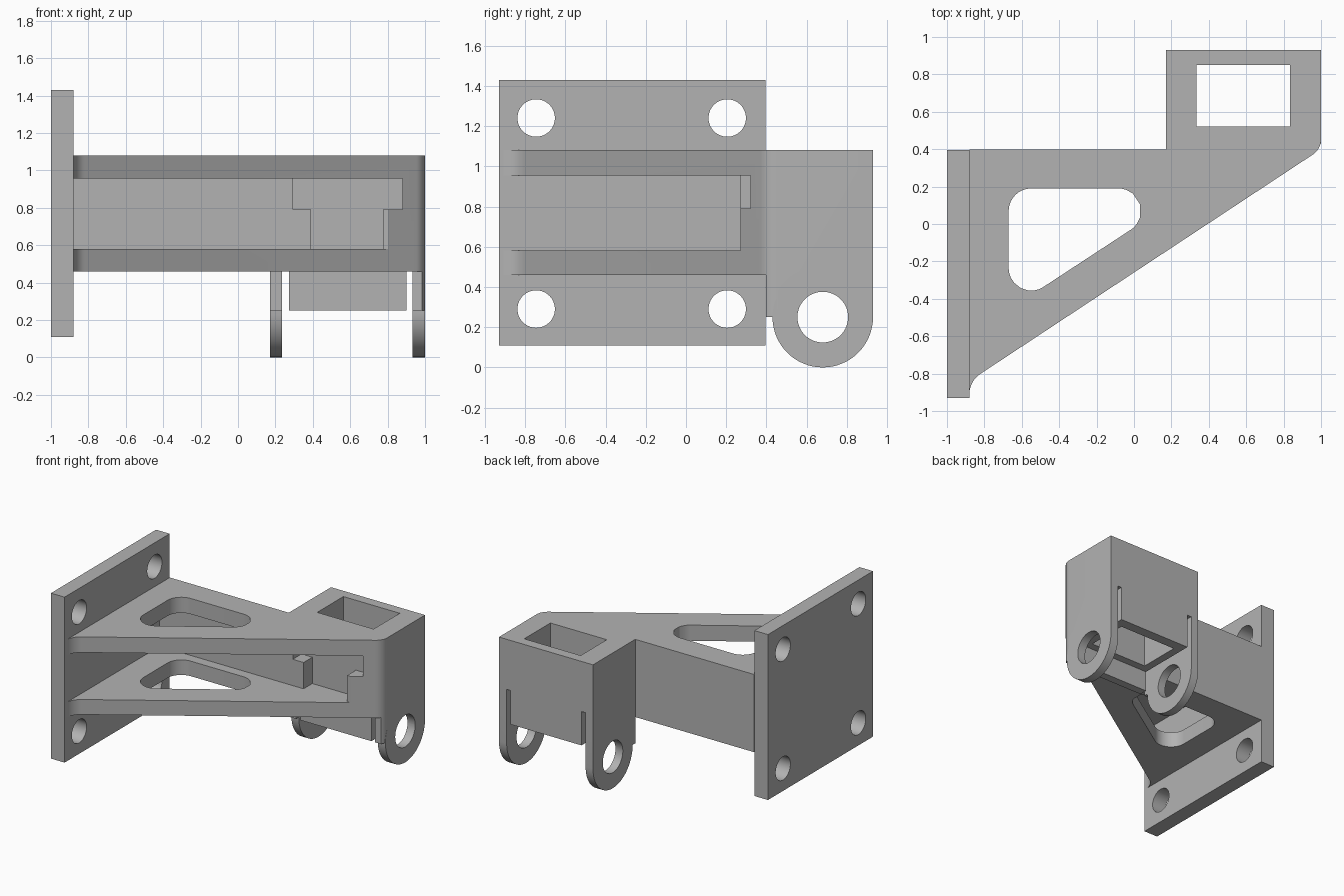
import bpy, bmesh, math
from mathutils import Matrix, Vector

old = bpy.data.objects.get("Cube")
if old:
    bpy.data.objects.remove(old, do_unlink=True)

grey = bpy.data.materials.new("plain grey")
grey.use_nodes = True
colour = (0.45, 0.45, 0.45, 1)
grey.diffuse_color = colour
grey.node_tree.nodes["Principled BSDF"].inputs["Base Color"].default_value = colour


def add_object(name, bm):
    bmesh.ops.recalc_face_normals(bm, faces=bm.faces)
    mesh = bpy.data.meshes.new(name)
    bm.to_mesh(mesh)
    bm.free()
    mesh.materials.append(grey)
    obj = bpy.data.objects.new(name, mesh)
    bpy.context.collection.objects.link(obj)
    return obj


def prism(name, outline, z0, z1):
    bm = bmesh.new()
    face = bm.faces.new([bm.verts.new((x, y, z0)) for x, y in outline])
    made = bmesh.ops.extrude_face_region(bm, geom=[face])["geom"]
    verts = [v for v in made if isinstance(v, bmesh.types.BMVert)]
    bmesh.ops.translate(bm, verts=verts, vec=(0, 0, z1 - z0))
    return add_object(name, bm)


def box(name, x0, x1, y0, y1, z0, z1):
    return prism(name, [(x0, y0), (x1, y0), (x1, y1), (x0, y1)], z0, z1)


def rod(name, x0, x1, y, z, radius):
    bm = bmesh.new()
    place = Matrix.Translation(((x0 + x1) / 2, y, z)) @ Matrix.Rotation(math.pi / 2, 4, 'Y')
    bmesh.ops.create_cone(bm, cap_ends=True, segments=64, radius1=radius,
                          radius2=radius, depth=x1 - x0, matrix=place)
    return add_object(name, bm)


def combine(target, other, operation='DIFFERENCE'):
    mod = target.modifiers.new("combine", 'BOOLEAN')
    mod.operation, mod.solver, mod.object = operation, 'EXACT', other
    bpy.context.view_layer.objects.active = target
    bpy.ops.object.modifier_apply(modifier=mod.name)
    bpy.data.objects.remove(other, do_unlink=True)


def fillet(before, corner, after, radius, steps=10):
    """Points of an arc that rounds the corner between two straight edges."""
    p = Vector(corner)
    a = (Vector(before) - p).normalized()
    b = (Vector(after) - p).normalized()
    half = a.angle(b) / 2
    centre = p + (a + b).normalized() * radius / math.sin(half)
    start = p + a * radius / math.tan(half) - centre
    end = p + b * radius / math.tan(half) - centre
    return [tuple(centre + start.lerp(end, i / steps).normalized() * radius)
            for i in range(steps + 1)]


# Mounting plate with four bolt holes
plate = box("mounting_plate", -1, -0.88, -0.93, 0.395, 0.11, 1.43)
for y in (-0.745, 0.205):
    for z in (0.29, 1.24):
        combine(plate, rod("bolt_hole", -1.1, -0.8, y, z, 0.093))

# Arm: one tapering outline, rounded at the tip and at the plate
low, high = (-0.88, -0.84), (1, 0.4)
root_curve = fillet((-0.88, -2), low, high, 0.13)
tip_curve = fillet(low, high, (1, 0.93), 0.1)
arm = prism("bracket_arm", root_curve + tip_curve +
            [(1, 0.93), (0.17, 0.93), (0.17, 0.397), (-0.88, 0.397)], 0.46, 1.08)

# Lower housing under the square end of the arm
curve = [p for p in tip_curve if p[1] > 0.397]
housing = prism("lower_housing", [(0.17, 0.397), (0.975, 0.397)] + curve +
                [(1, 0.93), (0.17, 0.93)], 0.25, 0.46)
combine(arm, housing, 'UNION')

# Front channel between the two webs, and the stepped recess behind it
combine(arm, box("channel", -0.95, 1.2, -1.2, 0.27, 0.58, 0.955))
combine(arm, box("recess_top", 0.295, 0.88, 0.2, 0.38, 0.79, 0.955))
combine(arm, box("recess_low", 0.39, 0.775, 0.2, 0.38, 0.58, 0.8))

# Rounded triangular opening through both webs
tri = [(-0.67, 0.19), (-0.67, -0.458), (0.32, 0.19)]
opening = []
for i in range(3):
    opening += fillet(tri[i - 1], tri[i], tri[(i + 1) % 3], 0.12)
combine(arm, prism("web_opening", opening, 0, 1.3))

# Square shaft, clearance between the lugs, and slots that free the lugs
combine(arm, box("shaft", 0.335, 0.833, 0.52, 0.85, 0, 1.3))
combine(arm, box("clearance", 0.235, 0.932, 0.46, 1.1, 0.1, 0.41))
for x0, x1 in ((0.235, 0.272), (0.9, 0.932)):
    combine(arm, box("slot", x0, x1, 0.4, 1.1, 0.1, 0.68))
    combine(arm, box("slot_front", x0, x1, 0.3, 0.45, 0.1, 0.46))

# Round pivot lugs
for x0, x1 in ((0.17, 0.235), (0.932, 1)):
    combine(arm, rod("pivot_lug", x0, x1, 0.68, 0.25, 0.25), 'UNION')
combine(arm, rod("pivot_hole", 0, 1.2, 0.68, 0.25, 0.126))

# Smooth shading on the rounded faces only
for obj in (plate, arm):
    bpy.ops.object.select_all(action='DESELECT')
    obj.select_set(True)
    bpy.context.view_layer.objects.active = obj
    bpy.ops.object.shade_smooth_by_angle(angle=math.radians(25))
